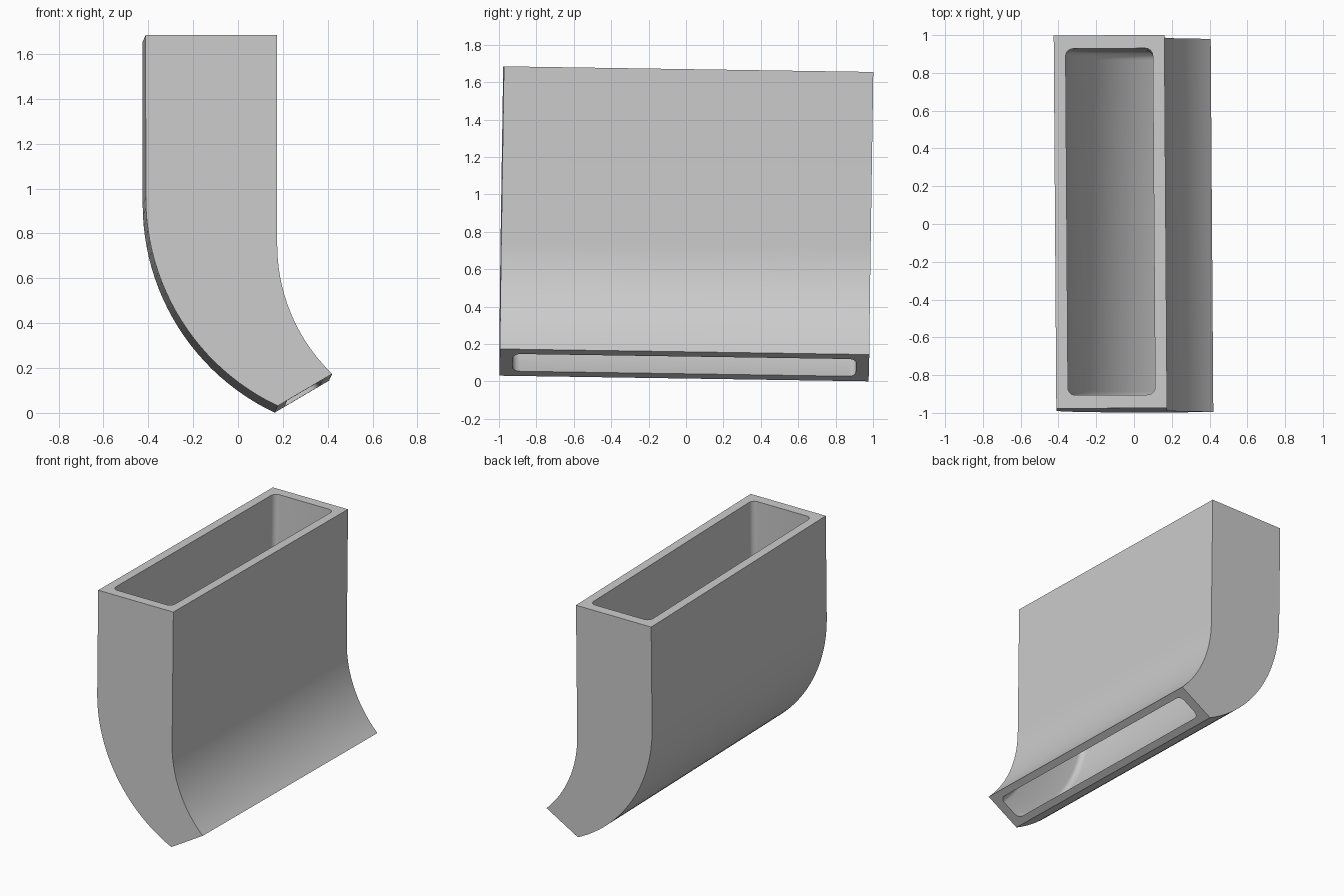
import bpy, bmesh, math
from mathutils import Vector

if "Cube" in bpy.data.objects:
    bpy.data.objects.remove(bpy.data.objects["Cube"], do_unlink=True)

grey = bpy.data.materials.new("light grey")
grey.use_nodes = True
colour = (0.6, 0.6, 0.6, 1)
grey.diffuse_color = colour
grey.node_tree.nodes["Principled BSDF"].inputs["Base Color"].default_value = colour

TOP, HALF, STEPS, CORNER = 1.685, 0.9875, 24, 6
END_WALL = 0.07


def wall_path(x, bend_z, end_x, end_z):
    """Straight drop, then an arc tangent to it that reaches the end point."""
    dx, dz = end_x - x, bend_z - end_z
    angle = 2 * math.atan2(dx, dz)
    radius = dz / math.sin(angle)
    points = [Vector((x, 0, TOP))]
    for i in range(STEPS + 1):
        t = angle * i / STEPS
        points.append(Vector((x + radius * (1 - math.cos(t)), 0, bend_z - radius * math.sin(t))))
    return points


def section(a, b):
    """Outer corners and rounded inner opening of one cross-section."""
    along = (b - a).normalized()
    width = (b - a).length
    side = Vector((0, 1, 0))
    middle = (a + b) / 2
    wall = 0.05 + 0.012 * (width - 0.28) / 0.3
    radius = 0.04
    w, h = width / 2 - wall - radius, HALF - END_WALL - radius
    outer, opening = [], []
    for k, (su, sv) in enumerate(((1, 1), (-1, 1), (-1, -1), (1, -1))):
        outer.append(middle + along * su * width / 2 + side * sv * HALF)
        arc = []
        for j in range(CORNER + 1):
            t = math.pi / 2 * (k + j / CORNER)
            arc.append(middle + along * (su * w + radius * math.cos(t))
                       + side * (sv * h + radius * math.sin(t)))
        opening.append(arc)
    return outer, opening


# Stations down the duct
back_wall = wall_path(-0.411, 0.96, 0.177, 0.031)
front_wall = wall_path(0.175, 0.75, 0.42, 0.174)
bm = bmesh.new()
stations = []
for a, b in zip(back_wall, front_wall):
    outer, opening = section(a, b)
    stations.append(([bm.verts.new(p) for p in outer],
                     [[bm.verts.new(p) for p in arc] for arc in opening]))


def skin(ring_a, ring_b):
    for i in range(len(ring_a)):
        j = (i + 1) % len(ring_a)
        bm.faces.new((ring_a[i], ring_a[j], ring_b[j], ring_b[i]))


# Outside and inside walls
for (o1, h1), (o2, h2) in zip(stations, stations[1:]):
    skin(o1, o2)
    skin(sum(h1, []), sum(h2, []))

# Flat rims at the inlet and outlet
for outer, opening in (stations[0], stations[-1]):
    for k in range(4):
        n = (k + 1) % 4
        bm.faces.new((outer[k], outer[n], opening[n][0], opening[k][-1]))
        for j in range(CORNER):
            bm.faces.new((outer[k], opening[k][j + 1], opening[k][j]))

bmesh.ops.recalc_face_normals(bm, faces=bm.faces)
mesh = bpy.data.meshes.new("curved_duct")
bm.to_mesh(mesh)
bm.free()
mesh.materials.append(grey)
duct = bpy.data.objects.new("curved_duct", mesh)
bpy.context.collection.objects.link(duct)

# Slight lean and turn of the whole duct
duct.rotation_euler = (-0.0152, 0, 0.007)
duct.location = (-0.007, -0.0127, -0.015)

bpy.ops.object.select_all(action='DESELECT')
duct.select_set(True)
bpy.context.view_layer.objects.active = duct
bpy.ops.object.shade_smooth_by_angle(angle=math.radians(30))
